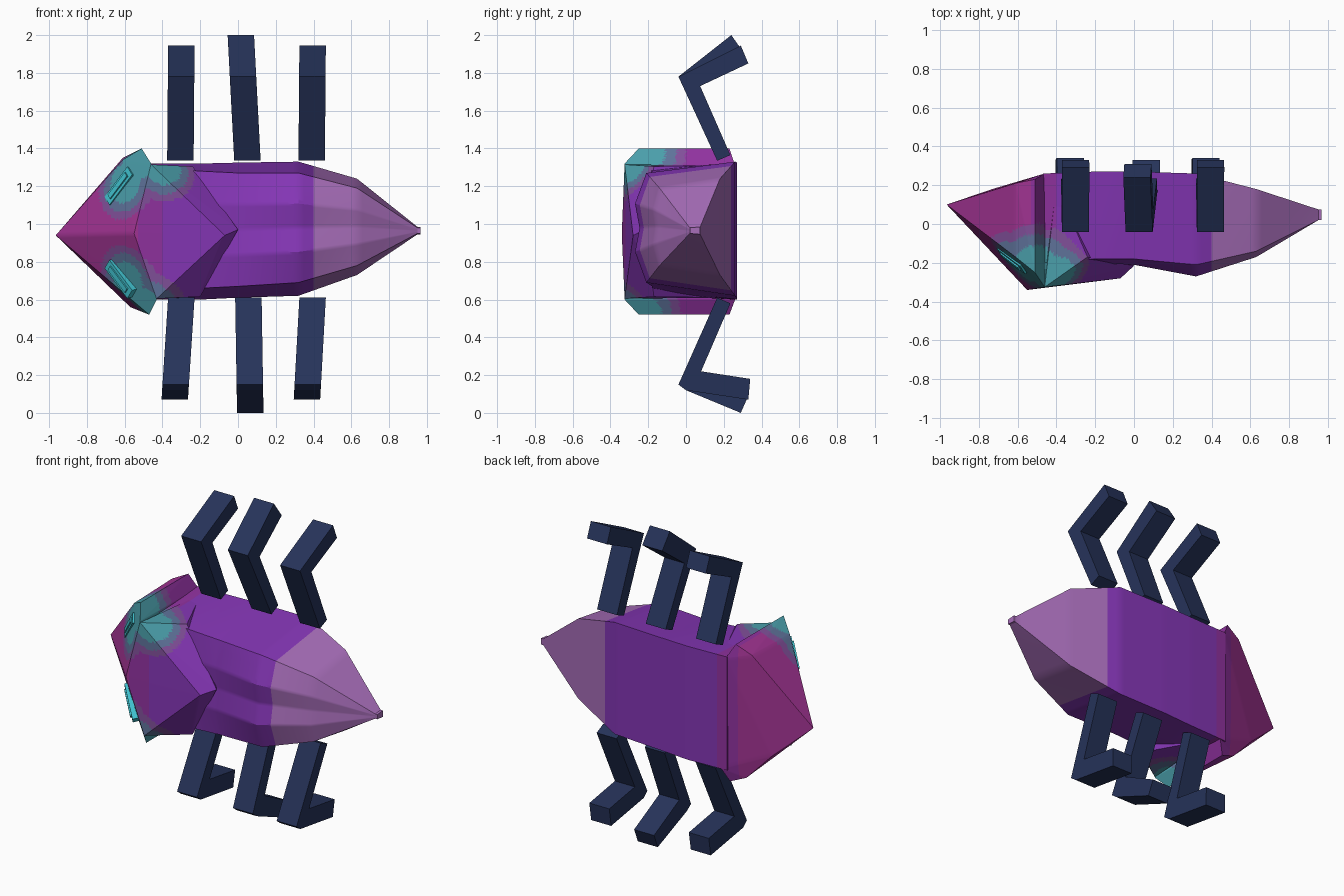
import bpy
import bmesh
from math import radians
from mathutils import Vector

default_cube = bpy.data.objects.get("Cube")
if default_cube:
    bpy.data.objects.remove(default_cube, do_unlink=True)


def make_material(name, rgb):
    colour = [((c / 255 + 0.055) / 1.055) ** 2.4 for c in rgb] + [1.0]
    mat = bpy.data.materials.new(name)
    mat.use_nodes = True
    mat.diffuse_color = colour
    mat.node_tree.nodes["Principled BSDF"].inputs["Base Color"].default_value = colour
    return mat


MAGENTA = make_material("magenta", (163, 52, 148))
PLUM = make_material("plum", (145, 50, 160))
PURPLE = make_material("purple", (133, 54, 182))
MAUVE = make_material("mauve", (168, 110, 186))
TEAL = make_material("muted teal", (75, 160, 172))
SLATE = make_material("slate blue", (95, 115, 155))
DUSK = make_material("dusky violet", (130, 80, 155))
BRIGHT = make_material("bright teal", (65, 195, 208))
NAVY = make_material("navy", (38, 51, 90))
SKIN = [MAGENTA, PLUM, PURPLE, MAUVE, TEAL, SLATE, DUSK]

# Centres and sizes of the teal glow around the eyes
GLOWS = [
    (Vector((-0.60, -0.22, 1.22)), 0.8),
    (Vector((-0.50, -0.25, 1.37)), 1.0),
    (Vector((-0.40, -0.27, 1.30)), 0.75),
    (Vector((-0.60, -0.22, 0.69)), 0.8),
    (Vector((-0.50, -0.25, 0.54)), 0.9),
]
BANDS = [(-0.53, MAGENTA), (-0.4, PLUM), (0.4, PURPLE), (2.0, MAUVE)]


def skin_colour(point):
    """Glow rings near the eyes, otherwise bands along the body."""
    distance = min((point - centre).length / size for centre, size in GLOWS)
    for limit, mat in ((0.14, TEAL), (0.2, SLATE), (0.25, DUSK)):
        if distance < limit:
            return SKIN.index(mat)
    return next(SKIN.index(mat) for limit, mat in BANDS if point.x < limit)


def finish(bm, name, mats, smooth=True):
    bmesh.ops.recalc_face_normals(bm, faces=bm.faces)
    mesh = bpy.data.meshes.new(name)
    bm.to_mesh(mesh)
    bm.free()
    for mat in mats:
        mesh.materials.append(mat)
    obj = bpy.data.objects.new(name, mesh)
    bpy.context.collection.objects.link(obj)
    if smooth:
        bpy.ops.object.select_all(action="DESELECT")
        obj.select_set(True)
        bpy.context.view_layer.objects.active = obj
        bpy.ops.object.shade_smooth_by_angle(angle=radians(28))
    return obj


def paint_skin(bm, cuts):
    """Refine the surface, cut it at the band edges and colour it."""
    bmesh.ops.subdivide_edges(bm, edges=bm.edges[:], cuts=cuts, use_grid_fill=True)
    for limit, _ in BANDS[:-1]:
        bmesh.ops.bisect_plane(bm, geom=bm.verts[:] + bm.edges[:] + bm.faces[:],
                               plane_co=(limit, 0, 0), plane_no=(1, 0, 0))
    for face in bm.faces:
        face.material_index = skin_colour(face.calc_center_median())


def hull(name, points, cuts=22):
    bm = bmesh.new()
    for point in points:
        bm.verts.new(point)
    result = bmesh.ops.convex_hull(bm, input=bm.verts[:])
    spare = {v for v in result["geom_interior"] if isinstance(v, bmesh.types.BMVert)}
    bmesh.ops.delete(bm, geom=list(spare), context="VERTS")
    paint_skin(bm, cuts)
    return finish(bm, name, SKIN)


# Body: x, back low/high z, back y, front low/high z, front y, ridge height
SECTIONS = [
    (-0.47, 0.60, 1.32, 0.26, 0.62, 1.30, -0.20, 0.00),
    (-0.20, 0.60, 1.32, 0.27, 0.66, 1.28, -0.18, 0.02),
    (0.00, 0.61, 1.325, 0.27, 0.67, 1.27, -0.18, 0.03),
    (0.32, 0.62, 1.33, 0.26, 0.69, 1.27, -0.21, 0.06),
    (0.63, 0.73, 1.24, 0.18, 0.78, 1.19, -0.14, 0.03),
    (0.95, 0.945, 0.985, 0.075, 0.95, 0.98, 0.02, 0.0),
    (0.965, 0.945, 0.985, 0.075, 0.95, 0.98, 0.02, 0.0),
]
bm = bmesh.new()
rings = []
for x, back_lo, back_hi, back_y, lo, hi, front_y, ridge in SECTIONS:
    span = hi - lo
    outline = [(back_y, back_lo), (back_y, (back_lo + back_hi) / 2), (back_y, back_hi),
               (front_y, hi),
               (front_y - ridge, lo + span * 0.72),
               (front_y - ridge * 0.6, lo + span * 0.5),
               (front_y - ridge, lo + span * 0.28),
               (front_y, lo)]
    rings.append([bm.verts.new((x, y, z)) for y, z in outline])
for a, b in zip(rings, rings[1:]):
    for i in range(len(a)):
        j = (i + 1) % len(a)
        bm.faces.new((a[i], a[j], b[j], b[i]))
bm.faces.new(rings[0])
bm.faces.new(rings[-1])
paint_skin(bm, 10)
finish(bm, "body", SKIN)

# Head: a pointed snout widening to flared cheeks
hull("head", [
    (-0.965, 0.10, 0.94), (-0.55, -0.34, 0.95),
    (-0.61, 0.21, 1.35), (-0.61, -0.17, 1.34),
    (-0.51, 0.23, 1.40), (-0.51, -0.25, 1.40),
    (-0.46, 0.26, 1.31), (-0.46, -0.325, 1.32),
    (-0.73, 0.18, 0.73), (-0.57, 0.21, 0.56),
    (-0.47, 0.23, 0.52), (-0.47, -0.25, 0.52),
    (-0.43, 0.26, 0.60), (-0.43, -0.325, 0.60),
])

# Collar: wedge overlapping the front of the body, pointed at the rear
hull("collar", [
    (-0.55, -0.34, 0.95), (-0.46, -0.325, 1.315), (-0.43, -0.325, 0.605),
    (-0.24, -0.17, 1.305), (-0.20, -0.17, 0.615),
    (-0.07, -0.28, 0.94), (0.0, -0.215, 0.97),
    (-0.40, 0.20, 1.31), (-0.40, 0.20, 0.61),
    (-0.08, -0.1, 0.97),
])


# Eyes: a slanted plate with a raised bar, mirrored across the middle
def eye_bar(name, start, end, width, lift, mirrored):
    start, end = Vector(start), Vector(end)
    normal = Vector((-0.72, -0.67, 0.2)).normalized()
    side = normal.cross(end - start).normalized() * width / 2
    bm = bmesh.new()
    layers = []
    for height in (-0.03, lift):
        corners = [start - side, end - side, end + side, start + side]
        layers.append([bm.verts.new(c + normal * height) for c in corners])
    if mirrored:
        for v in bm.verts:
            v.co.z = 1.91 - v.co.z
    bottom, top = layers
    bm.faces.new(bottom)
    bm.faces.new(top)
    for i in range(4):
        j = (i + 1) % 4
        bm.faces.new((bottom[i], bottom[j], top[j], top[i]))
    finish(bm, name, [BRIGHT], smooth=False)


for side_name, mirrored in (("upper", False), ("lower", True)):
    eye_bar(side_name + "_eye", (-0.685, -0.14, 1.12), (-0.565, -0.23, 1.28),
            0.065, 0.012, mirrored)
    eye_bar(side_name + "_eye_slit", (-0.67, -0.15, 1.14), (-0.58, -0.22, 1.26),
            0.03, 0.02, mirrored)


# Legs: bent side profiles given thickness along x, leaning towards the foot
def leg(name, profile, root_x, foot_x):
    bm = bmesh.new()
    root_z = profile[0][1]
    reach = max(abs(z - root_z) for _, z in profile)
    layers = []
    for offset in (-0.07, 0.07):
        layers.append([
            bm.verts.new((root_x + (foot_x - root_x) * abs(z - root_z) / reach + offset, y, z))
            for y, z in profile])
    near, far = layers
    bm.faces.new(near)
    bm.faces.new(far)
    for i in range(len(near)):
        j = (i + 1) % len(near)
        bm.faces.new((near[i], near[j], far[j], far[i]))
    finish(bm, name, [NAVY], smooth=False)


UPPER = [(0.165, 1.335), (0.235, 1.365), (0.075, 1.73)]
LOWER = [(0.165, 0.61), (0.235, 0.58), (0.08, 0.22)]
UPPER_KNEE, LOWER_KNEE = [(-0.04, 1.78)], [(0.0, 0.12), (-0.04, 0.15)]
upper_side = UPPER + [(0.33, 1.85), (0.29, 1.945)] + UPPER_KNEE
upper_middle = UPPER + [(0.31, 1.90), (0.24, 2.0)] + UPPER_KNEE
lower_side = LOWER + [(0.34, 0.18), (0.33, 0.07)] + LOWER_KNEE
lower_middle = LOWER + [(0.33, 0.09), (0.29, 0.0)] + LOWER_KNEE

leg("upper_head_leg", upper_side, -0.305, -0.30)
leg("upper_middle_leg", upper_middle, 0.05, 0.015)
leg("upper_tail_leg", upper_side, 0.39, 0.395)
leg("lower_head_leg", lower_side, -0.30, -0.335)
leg("lower_middle_leg", lower_middle, 0.055, 0.065)
leg("lower_tail_leg", lower_side, 0.395, 0.365)
